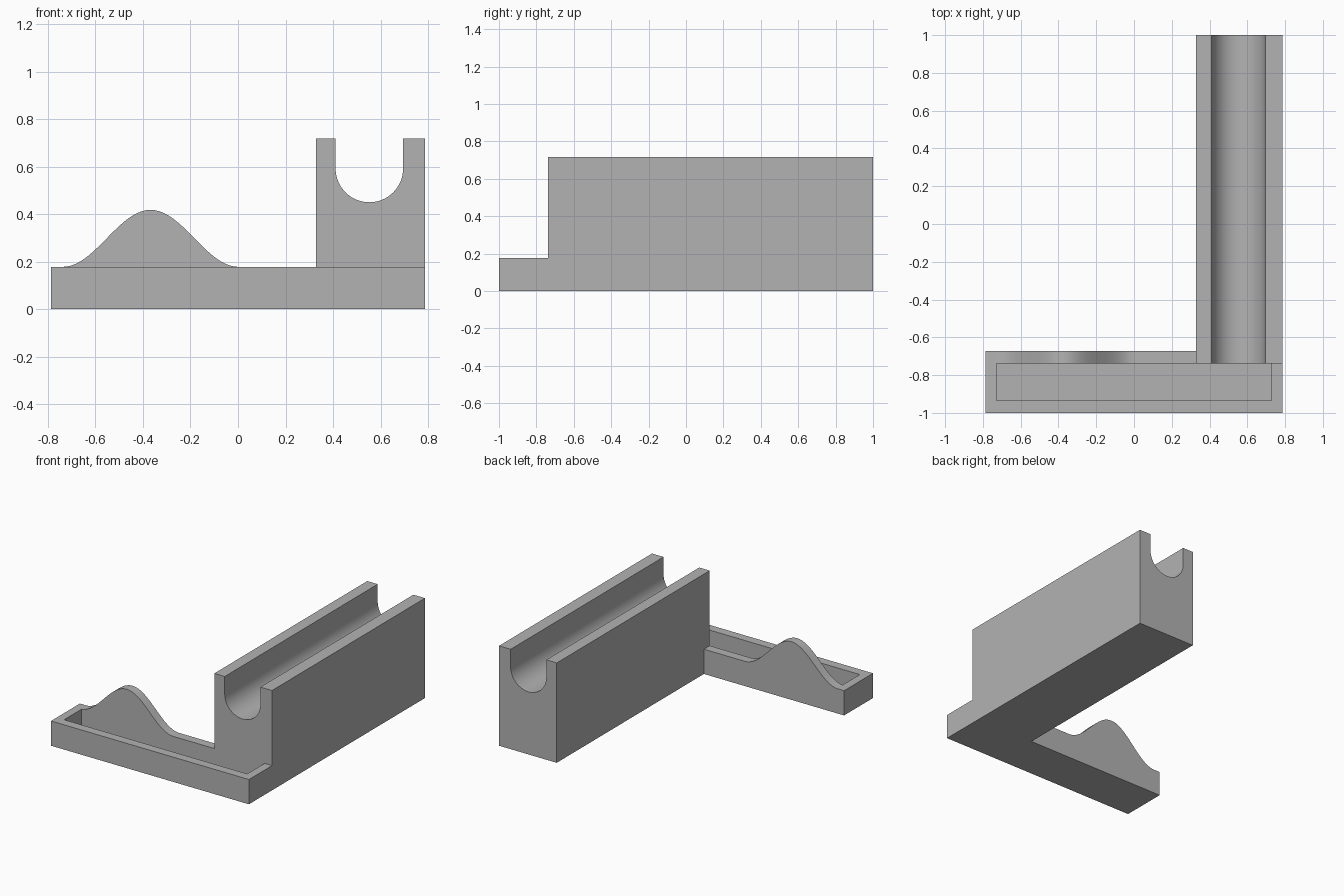
import bpy
import bmesh
from math import pi, cos, sin, radians

cube = bpy.data.objects.get("Cube")
if cube:
    bpy.data.objects.remove(cube, do_unlink=True)

grey = bpy.data.materials.new("plain grey")
grey.use_nodes = True
colour = (0.45, 0.45, 0.45, 1)
grey.diffuse_color = colour
grey.node_tree.nodes["Principled BSDF"].inputs["Base Color"].default_value = colour


def extrude_profile(name, points, y0, y1):
    """Solid made from an x-z outline pushed from y0 to y1."""
    bm = bmesh.new()
    face = bm.faces.new([bm.verts.new((x, y0, z)) for x, z in points])
    moved = bmesh.ops.extrude_face_region(bm, geom=[face])["geom"]
    verts = [v for v in moved if isinstance(v, bmesh.types.BMVert)]
    bmesh.ops.translate(bm, verts=verts, vec=(0, y1 - y0, 0))
    bmesh.ops.recalc_face_normals(bm, faces=bm.faces)
    mesh = bpy.data.meshes.new(name)
    bm.to_mesh(mesh)
    bm.free()
    mesh.materials.append(grey)
    obj = bpy.data.objects.new(name, mesh)
    bpy.context.collection.objects.link(obj)
    return obj


def rectangle(x0, x1, z0, z1):
    return [(x0, z0), (x1, z0), (x1, z1), (x0, z1)]


def combine(target, other, operation):
    """Apply a boolean and remove the helper solid."""
    mod = target.modifiers.new(operation.lower(), "BOOLEAN")
    mod.operation, mod.object, mod.solver = operation, other, "EXACT"
    bpy.context.view_layer.objects.active = target
    bpy.ops.object.modifier_apply(modifier=mod.name)
    bpy.data.objects.remove(other, do_unlink=True)


LEFT, RIGHT, RIM = -0.787, 0.787, 0.178
WALL_FRONT, WALL_BACK = -0.738, -0.672
BLOCK_X, BLOCK_TOP = 0.328, 0.718

# Shallow tray along the front
stand = extrude_profile("tray_and_channel_stand", rectangle(LEFT, RIGHT, 0, RIM), -1, WALL_BACK)

# Long block with a round-bottomed channel along its top
mid, radius, centre_z = 0.553, 0.142, 0.592
channel = [(mid + radius * cos(pi + pi * i / 32), centre_z + radius * sin(pi + pi * i / 32))
           for i in range(33)]
outline = ([(BLOCK_X, 0), (RIGHT, 0), (RIGHT, BLOCK_TOP), (mid + radius, BLOCK_TOP)]
           + channel[::-1] + [(mid - radius, BLOCK_TOP), (BLOCK_X, BLOCK_TOP)])
combine(stand, extrude_profile("channel_block", outline, WALL_FRONT, 1), "UNION")

# Bell-shaped hump on the back wall of the tray
peak, half, rise = -0.368, 0.37, 0.24
hump = [(peak + half * t / 20, RIM + rise * (1 + cos(pi * t / 20)) / 2)
        for t in range(20, -21, -1)]
outline = [(peak - half, 0.1), (peak + half, 0.1)] + hump
combine(stand, extrude_profile("hump", outline, WALL_FRONT, WALL_BACK), "UNION")

# Pocket sunk into the tray
pocket = extrude_profile("pocket_cutter", rectangle(-0.728, 0.728, 0.06, 0.3), -0.935, WALL_FRONT)
combine(stand, pocket, "DIFFERENCE")

# Smooth curves, crisp corners
bpy.ops.object.select_all(action="DESELECT")
stand.select_set(True)
bpy.context.view_layer.objects.active = stand
bpy.ops.object.shade_smooth_by_angle(angle=radians(25))
